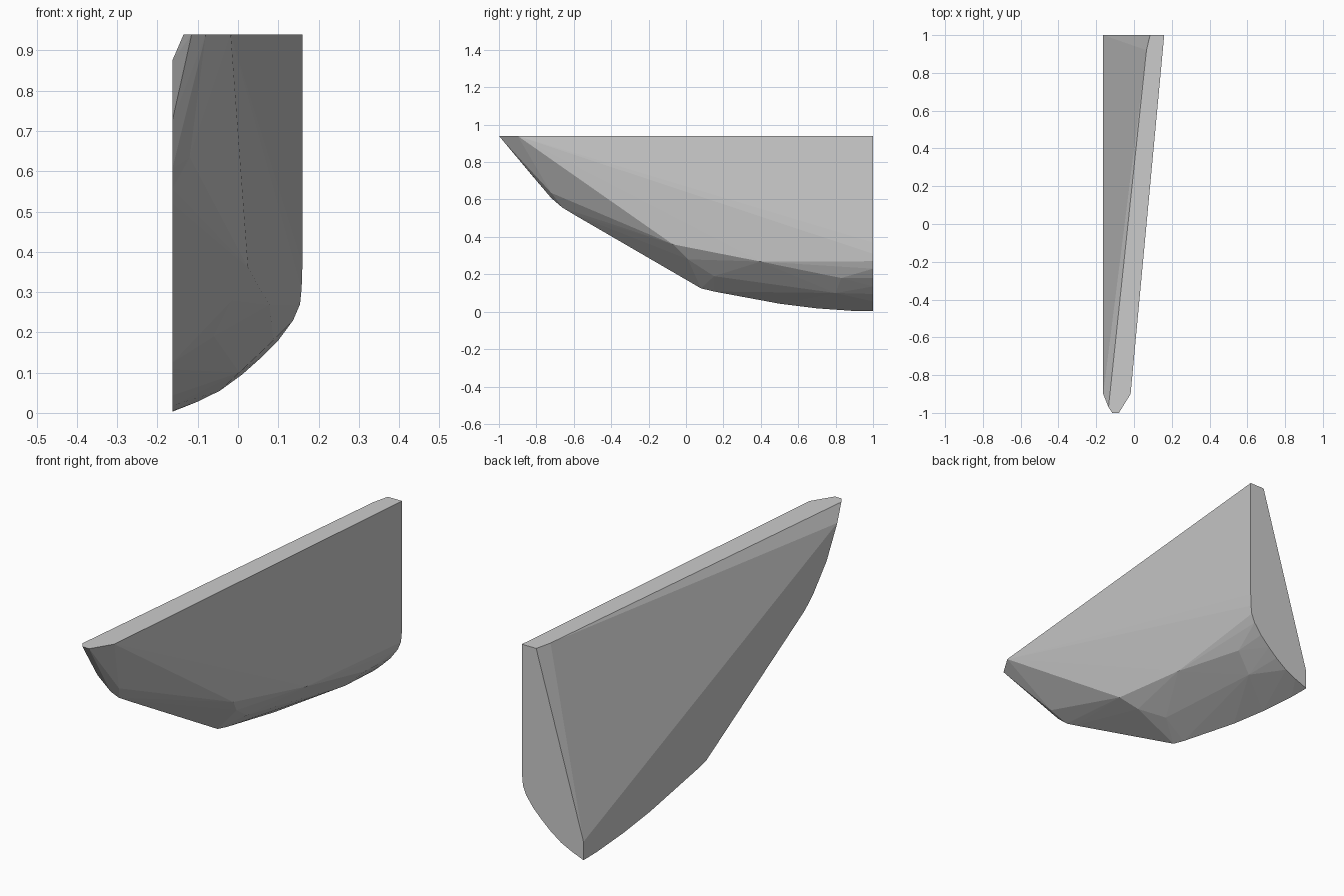
import bpy, bmesh

CENTRE_X = -0.163   # flat inner side
TOP = 0.94

# deck outline at the top (x, y)
deck = [(0.16, 1), (0.085, 1), (0.066, 0.92), (-0.135, -0.97), (-0.115, -1),
        (-0.08, -1), (-0.018, -0.9), (-0.005, -0.76)]
# keel profile along the flat inner side (y, z)
keel = [(1, 0.09), (1, 0.003), (0.9, 0.004), (0.7, 0.018), (0.5, 0.043),
        (0.15, 0.108), (0.08, 0.125), (0.0, 0.18), (-0.6, 0.52),
        (-0.66, 0.556), (-0.72, 0.607), (-0.82, 0.725), (-0.9, 0.875)]
# rounded transom section at the back (x, z)
transom = [(0.16, 0.37), (0.158, 0.31), (0.154, 0.27), (0.137, 0.23), (0.1, 0.18),
           (0.055, 0.135), (0.01, 0.095), (-0.045, 0.055), (-0.1, 0.028)]
# bilge knuckles between bow and transom (x, y, z)
bilge = [(0.025, -0.07, 0.36), (0.034, 0.02, 0.345), (-0.015, 0.01, 0.28),
         (0.078, 0.4, 0.268), (0.088, 0.83, 0.18), (0.003, 0.8, 0.1),
         (-0.06, 0.15, 0.19), (-0.11, -0.5, 0.51), (-0.12, -0.72, 0.635)]

points = [(x, y, TOP) for x, y in deck]
points += [(CENTRE_X, y, z) for y, z in keel]
points += [(x, 1, z) for x, z in transom]
points += bilge

# half boat hull wrapped around the outline points
bm = bmesh.new()
for p in points:
    bm.verts.new(p)
bmesh.ops.convex_hull(bm, input=bm.verts[:])
loose = [v for v in bm.verts if not v.link_faces]
bmesh.ops.delete(bm, geom=loose, context='VERTS')
bmesh.ops.dissolve_limit(bm, angle_limit=0.01, verts=bm.verts[:], edges=bm.edges[:])
bmesh.ops.recalc_face_normals(bm, faces=bm.faces[:])

mesh = bpy.data.meshes.new("half_hull")
bm.to_mesh(mesh)
bm.free()
hull = bpy.data.objects.new("half_hull", mesh)
bpy.context.collection.objects.link(hull)
